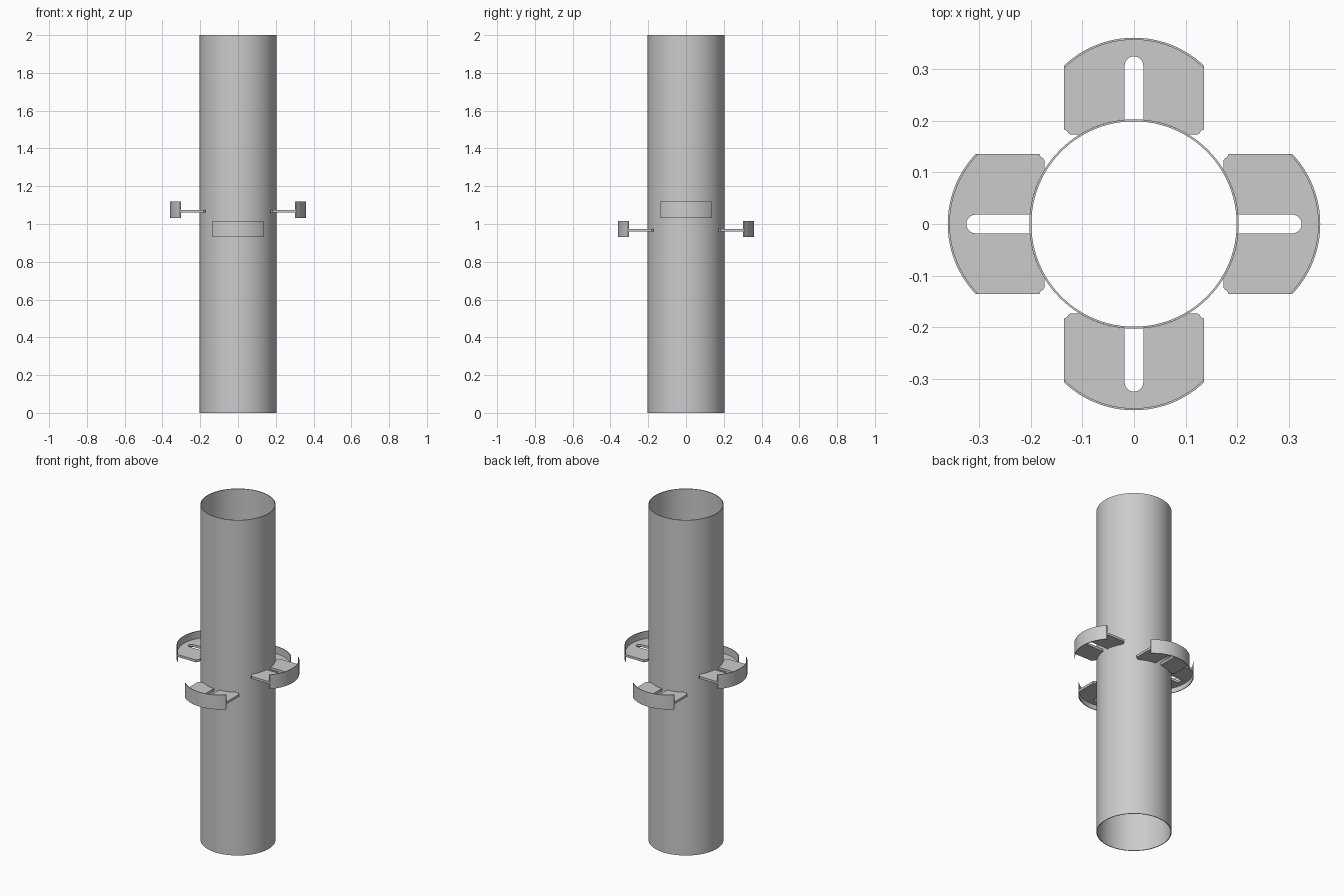
import bpy, bmesh, math

if "Cube" in bpy.data.objects:
    bpy.data.objects.remove(bpy.data.objects["Cube"])

# Main dimensions
TUBE_R, TUBE_IN = 0.203, 0.199
HALF_W = 0.136                      # half width of a bracket
RIM_C, RIM_R, RIM_T = 0.164, 0.197, 0.004
SLOT_W, SLOT_END = 0.018, 0.325

grey = bpy.data.materials.new("plain_grey")
grey.diffuse_color = (0.6, 0.6, 0.6, 1)
grey.use_nodes = True
grey.node_tree.nodes["Principled BSDF"].inputs["Base Color"].default_value = grey.diffuse_color


def arc(cx, r, a0, a1, n):
    """Points on a circle centred at (cx, 0)."""
    return [(cx + r * math.cos(a0 + (a1 - a0) * i / n),
             r * math.sin(a0 + (a1 - a0) * i / n)) for i in range(n + 1)]


def finish(name, bm, angle):
    bmesh.ops.recalc_face_normals(bm, faces=bm.faces)
    me = bpy.data.meshes.new(name)
    bm.to_mesh(me)
    bm.free()
    me.materials.append(grey)
    ob = bpy.data.objects.new(name, me)
    bpy.context.collection.objects.link(ob)
    ob.rotation_euler.z = angle
    bpy.ops.object.select_all(action='DESELECT')
    ob.select_set(True)
    bpy.context.view_layer.objects.active = ob
    bpy.ops.object.shade_smooth_by_angle(angle=math.radians(30))
    return ob


def prism(name, outline, z0, z1, angle=0):
    """Extrude a flat outline from z0 up to z1."""
    bm = bmesh.new()
    face = bm.faces.new([bm.verts.new((x, y, z0)) for x, y in outline])
    ext = bmesh.ops.extrude_face_region(bm, geom=[face])
    verts = [g for g in ext["geom"] if isinstance(g, bmesh.types.BMVert)]
    bmesh.ops.translate(bm, verts=verts, vec=(0, 0, z1 - z0))
    return finish(name, bm, angle)


# Open hollow tube: spin a thin wall section
bm = bmesh.new()
section = [bm.verts.new((r, 0, z)) for r, z in
           ((TUBE_IN, 0), (TUBE_R, 0), (TUBE_R, 2), (TUBE_IN, 2))]
edges = [bm.edges.new((section[i], section[(i + 1) % 4])) for i in range(4)]
bmesh.ops.spin(bm, geom=section + edges, cent=(0, 0, 0), axis=(0, 0, 1),
               angle=2 * math.pi, steps=96, use_merge=True)
bmesh.ops.remove_doubles(bm, verts=bm.verts, dist=1e-5)
finish("tube", bm, 0)

# Half outline of the slotted plate, from slot end round to the outer arc
plate_r = RIM_R - RIM_T
half = arc(SLOT_END - SLOT_W, SLOT_W, 0, math.pi / 2, 8)
half += arc(0, TUBE_R, math.asin(SLOT_W / TUBE_R), math.acos(0.173 / TUBE_R), 14)
half += [(0.173, 0.122), (0.176, 0.127), (0.181, 0.130), (0.183, HALF_W)]
half += arc(RIM_C, plate_r, math.asin(HALF_W / plate_r), 0, 16)
plate = half + [(x, -y) for x, y in reversed(half[1:-1])]

# Curved upright rim along the outer edge
a = math.asin(HALF_W / RIM_R)
b = math.asin(HALF_W / plate_r)
rim = arc(RIM_C, RIM_R, -a, a, 32) + arc(RIM_C, plate_r, b, -b, 32)

# Four brackets: the side pair sits higher than the front and back pair
for side, turn, z in (("right", 0, 1.032), ("back", 1, 0.931),
                      ("left", 2, 1.032), ("front", 3, 0.931)):
    ang = turn * math.pi / 2
    prism(side + "_plate", plate, z + 0.029, z + 0.043, ang)
    prism(side + "_rim", rim, z, z + 0.086, ang)
